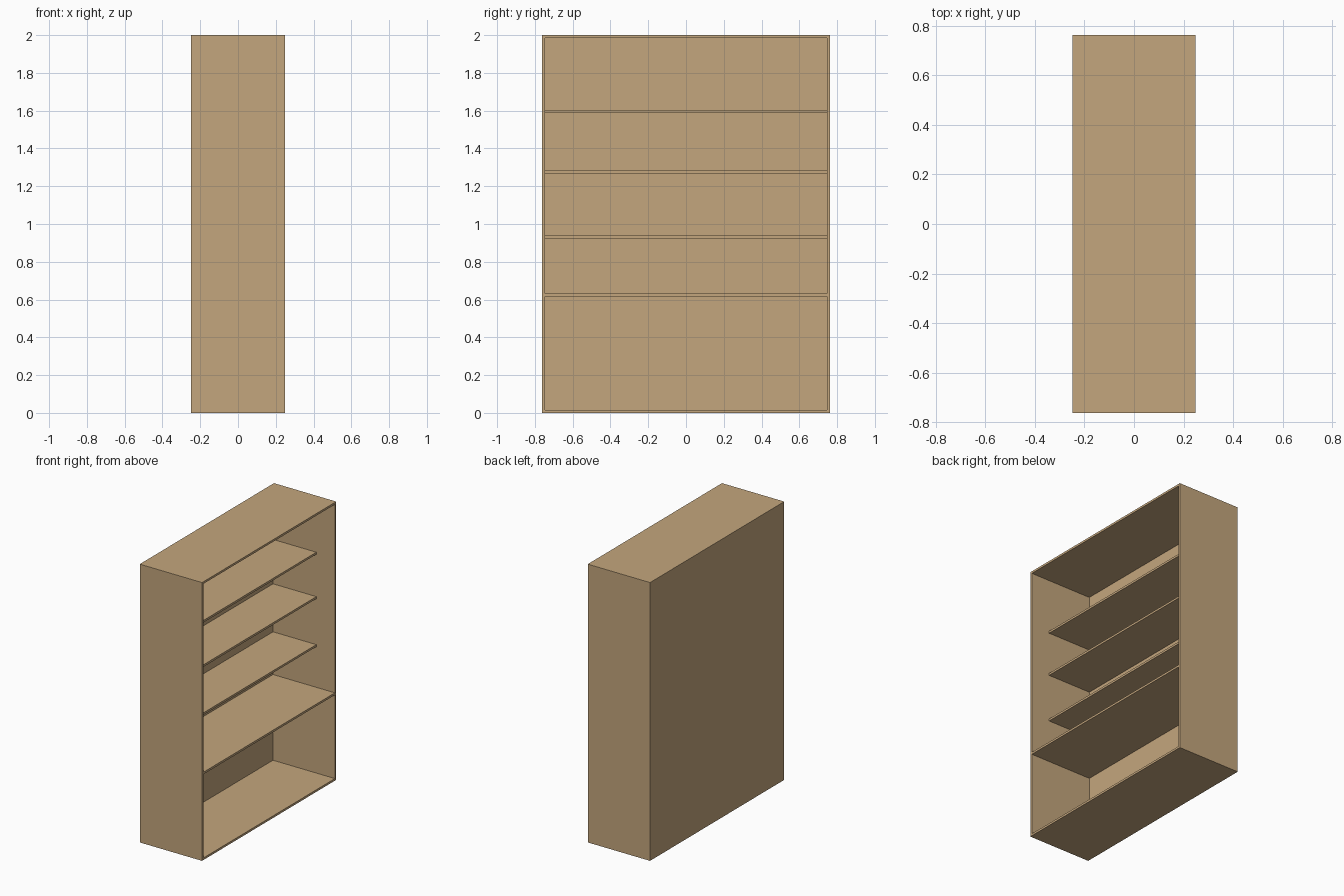
import bpy

if "Cube" in bpy.data.objects:
    bpy.data.objects.remove(bpy.data.objects["Cube"])

# Overall half sizes, height, board and back thickness
X, Y, H, T, B = 0.2475, 0.762, 2.0, 0.0152, 0.003

wood = bpy.data.materials.new("light_wood")
wood.diffuse_color = (0.55, 0.38, 0.205, 1)
wood.use_nodes = True
wood.node_tree.nodes["Principled BSDF"].inputs["Base Color"].default_value = wood.diffuse_color


def board(name, x, y, z):
    """Box spanning the given (min, max) ranges."""
    mesh = bpy.data.meshes.new(name)
    verts = [(a, b, c) for a in x for b in y for c in z]
    faces = [(0, 1, 3, 2), (4, 6, 7, 5), (0, 4, 5, 1),
             (2, 3, 7, 6), (0, 2, 6, 4), (1, 5, 7, 3)]
    mesh.from_pydata(verts, [], faces)
    mesh.materials.append(wood)
    obj = bpy.data.objects.new(name, mesh)
    bpy.context.collection.objects.link(obj)
    return obj


depth = (-X + B, X)
inner = (-Y + T, Y - T)

# Carcass: back, two sides, top and bottom
board("back_panel", (-X, -X + B), (-Y, Y), (0, H))
board("side_panel_left", depth, (-Y, -Y + T), (0, H))
board("side_panel_right", depth, (Y - T, Y), (0, H))
board("bottom_panel", depth, inner, (0, T))
board("top_panel", depth, inner, (H - T, H))

# Full-depth fixed shelf
board("fixed_shelf", depth, inner, (0.616, 0.616 + T))

# Shallower adjustable shelves, set back from the opening
for i, z in enumerate((0.923, 1.268, 1.587), 1):
    board(f"adjustable_shelf_{i}", (-X + B, 0.10), inner, (z, z + T))
